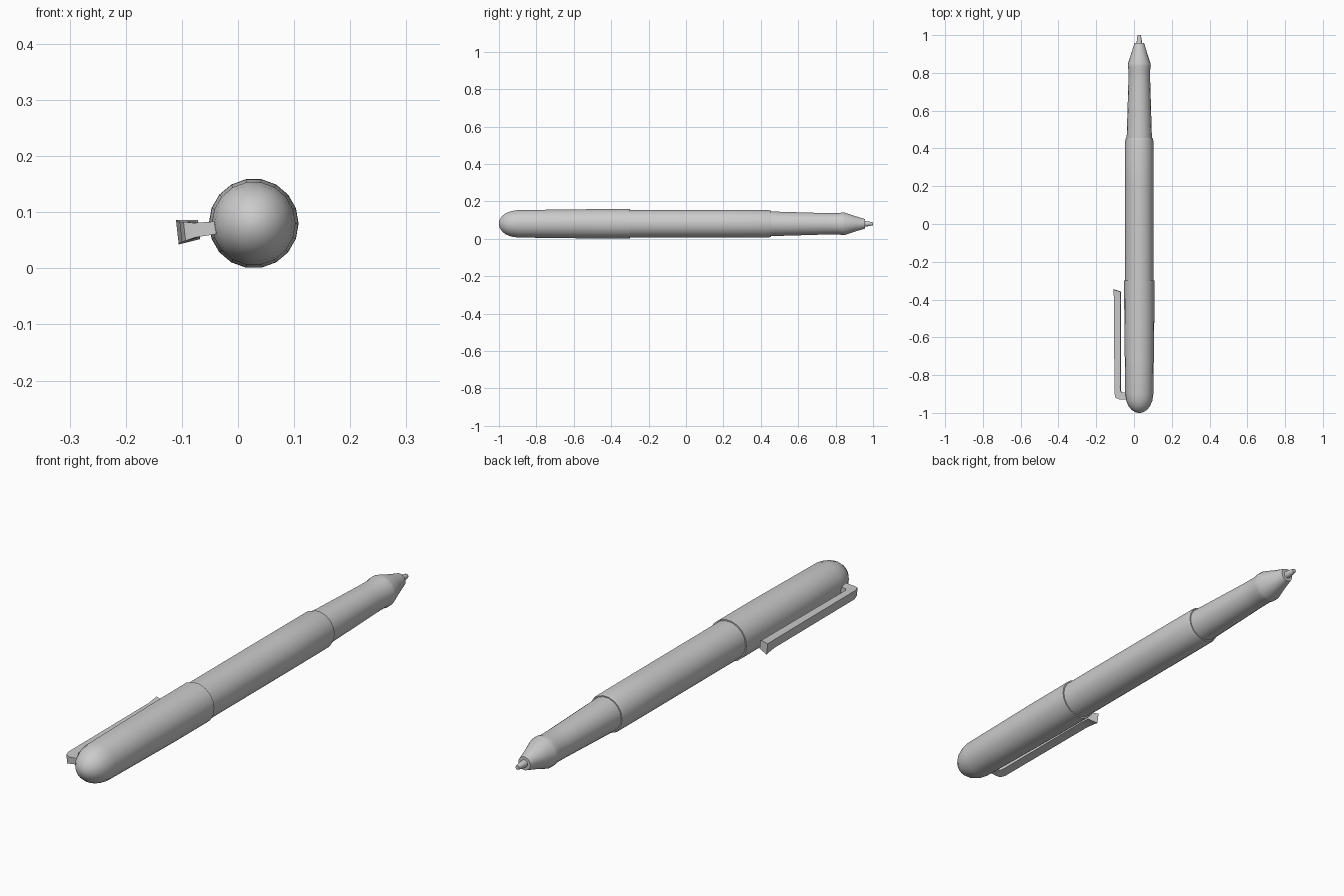
import bpy, bmesh, math

if "Cube" in bpy.data.objects:
    bpy.data.objects.remove(bpy.data.objects["Cube"])

CX, CZ, SIDES = 0.028, 0.08, 18


def make_object(name, bm, angle):
    bmesh.ops.recalc_face_normals(bm, faces=bm.faces)
    mesh = bpy.data.meshes.new(name)
    bm.to_mesh(mesh)
    bm.free()
    ob = bpy.data.objects.new(name, mesh)
    bpy.context.collection.objects.link(ob)
    bpy.ops.object.select_all(action='DESELECT')
    ob.select_set(True)
    bpy.context.view_layer.objects.active = ob
    bpy.ops.object.shade_smooth_by_angle(angle=math.radians(angle))
    return ob


def loft(name, rings, angle):
    """Skin a list of point rings and cap both ends."""
    bm = bmesh.new()
    rows = [[bm.verts.new(p) for p in ring] for ring in rings]
    n = len(rows[0])
    for a, b in zip(rows, rows[1:]):
        for i in range(n):
            j = (i + 1) % n
            bm.faces.new((a[i], a[j], b[j], b[i]))
    bm.faces.new(rows[0])
    bm.faces.new(rows[-1])
    bmesh.ops.remove_doubles(bm, verts=bm.verts, dist=1e-5)
    return make_object(name, bm, angle)


def lathe(name, profile, angle=40):
    """Rings of (y, radius) around the pen axis."""
    steps = [2 * math.pi * i / SIDES for i in range(SIDES)]
    return loft(name, [[(CX + r * math.cos(t), y, CZ + r * math.sin(t)) for t in steps]
                       for y, r in profile], angle)


# Cap with rounded end and slightly swollen mouth
lathe("cap", [(-1.0, 0.006), (-0.996, 0.022), (-0.983, 0.042), (-0.962, 0.058),
              (-0.935, 0.069), (-0.9, 0.0745), (-0.7, 0.077), (-0.5, 0.0795),
              (-0.3, 0.08)])

# Barrel, tapered grip and writing tip
lathe("barrel", [(-0.31, 0.075), (0.2, 0.075), (0.44, 0.0745), (0.455, 0.071)])
lathe("grip", [(0.45, 0.067), (0.6, 0.0625), (0.75, 0.058), (0.815, 0.0575),
               (0.835, 0.061), (0.85, 0.060), (0.90, 0.043), (0.957, 0.026)])
lathe("nib", [(0.95, 0.015), (0.975, 0.013), (1.0, 0.008)])

# Clip: (inner u, inner y, outer u, outer y, inner half width, outer half width)
tilt = math.radians(6.5)


def clip_point(u, y, w):
    return (CX - u * math.cos(tilt) - w * math.sin(tilt), y,
            CZ - u * math.sin(tilt) + w * math.cos(tilt))


sections = [(0.062, -0.892, 0.062, -0.928, 0.011, 0.011),
            (0.092, -0.892, 0.106, -0.928, 0.011, 0.013),
            (0.099, -0.883, 0.124, -0.920, 0.012, 0.017),
            (0.100, -0.865, 0.131, -0.895, 0.013, 0.018),
            (0.098, -0.400, 0.132, -0.400, 0.014, 0.018),
            (0.099, -0.365, 0.135, -0.365, 0.015, 0.020),
            (0.098, -0.358, 0.137, -0.346, 0.017, 0.022)]
loft("clip", [[clip_point(ui, yi, wi), clip_point(uo, yo, wo),
               clip_point(uo, yo, -wo), clip_point(ui, yi, -wi)]
              for ui, yi, uo, yo, wi, wo in sections], 50)
